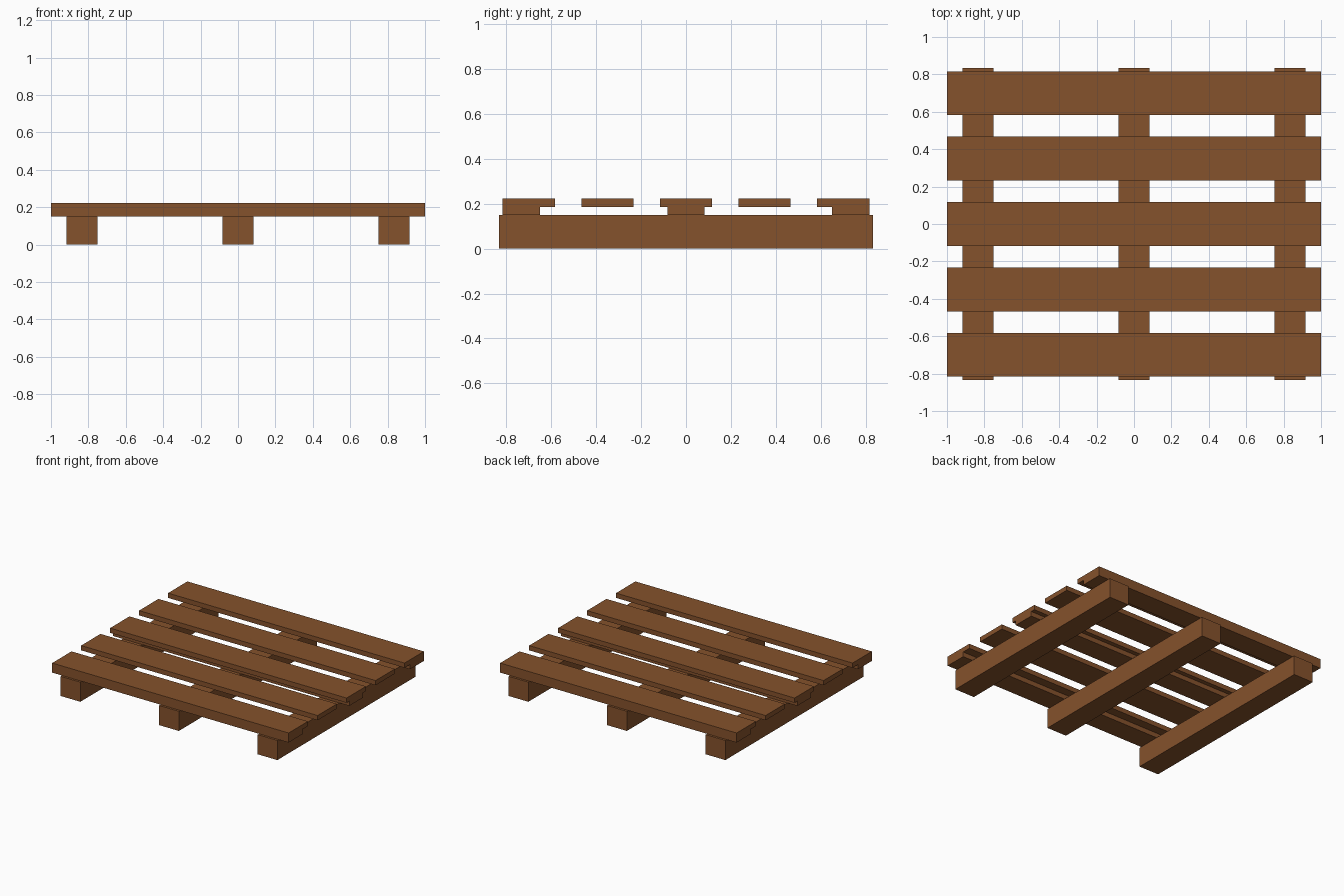
import bpy
import bmesh
from mathutils import Matrix, Vector

if "Cube" in bpy.data.objects:
    bpy.data.objects.remove(bpy.data.objects["Cube"])

wood = bpy.data.materials.new("brown wood")
wood.diffuse_color = (0.235, 0.084, 0.025, 1.0)
wood.use_nodes = True
wood.node_tree.nodes["Principled BSDF"].inputs["Base Color"].default_value = wood.diffuse_color


def box(name, center, size):
    """Box with its bottom face at the centre's z value."""
    mesh = bpy.data.meshes.new(name)
    bm = bmesh.new()
    mat = Matrix.Translation((0, 0, size[2] / 2)) @ Matrix.Diagonal((*size, 1))
    bmesh.ops.create_cube(bm, size=1, matrix=mat)
    bm.to_mesh(mesh)
    bm.free()
    mesh.materials.append(wood)
    obj = bpy.data.objects.new(name, mesh)
    obj.location = Vector(center)
    bpy.context.collection.objects.link(obj)
    return obj


RUNNER_H = 0.15
BOARD_T = 0.0365

# Runners along the depth
for i in (-1, 0, 1):
    box(f"runner_{i + 2}", (i * 0.8333, 0, 0), (0.1667, 1.6667, RUNNER_H))

# Narrow cross boards on the runners
for i in (-1, 0, 1):
    box(f"cross_board_{i + 2}", (0, i * 0.7333, RUNNER_H), (2, 0.1667, BOARD_T))

# Wide deck boards on top
for i in range(-2, 3):
    box(f"deck_board_{i + 3}", (0, i * 0.35, RUNNER_H + BOARD_T), (2, 0.2333, BOARD_T))
